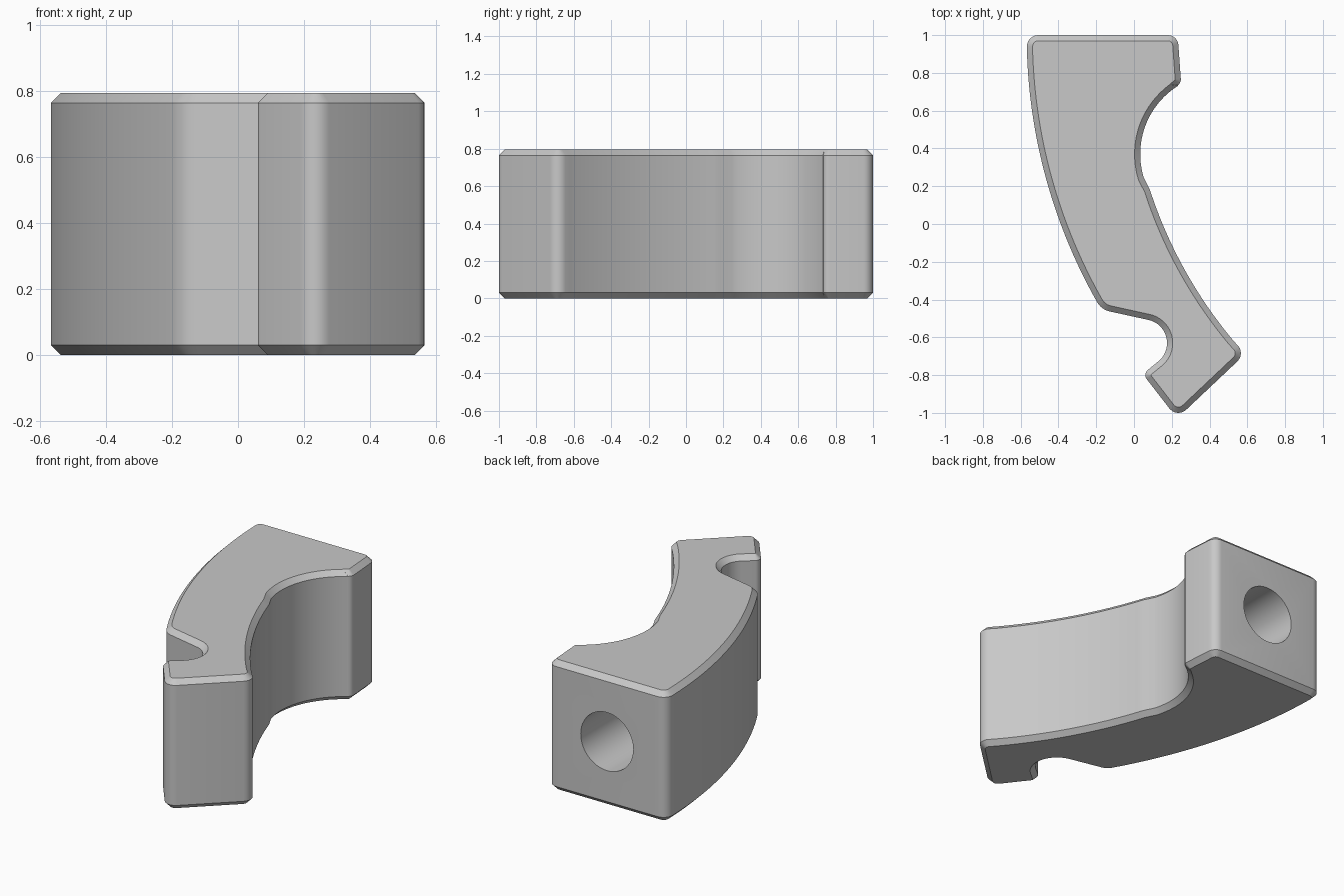
import bpy, bmesh
from math import cos, sin, radians, pi
from mathutils import Matrix

cube = bpy.data.objects.get("Cube")
if cube:
    bpy.data.objects.remove(cube, do_unlink=True)

HEIGHT = 0.795
CHAMFER = 0.03

grey = bpy.data.materials.new("plain grey")
grey.use_nodes = True
grey.diffuse_color = (0.58, 0.58, 0.58, 1)
grey.node_tree.nodes["Principled BSDF"].inputs["Base Color"].default_value = (0.58, 0.58, 0.58, 1)


def arc(cx, cy, r, start, end, steps=6):
    """Points along an arc, angles in degrees."""
    angles = [radians(start + (end - start) * i / steps) for i in range(steps + 1)]
    return [(cx + r * cos(a), cy + r * sin(a)) for a in angles]


def make_object(name, bm):
    bmesh.ops.recalc_face_normals(bm, faces=bm.faces)
    mesh = bpy.data.meshes.new(name)
    bm.to_mesh(mesh)
    bm.free()
    mesh.materials.append(grey)
    obj = bpy.data.objects.new(name, mesh)
    bpy.context.collection.objects.link(obj)
    return obj


# Outline of the curved arm; straight walls join consecutive arcs
outline = (
    arc(-0.507, 0.94, 0.06, 180, 90)               # wide end, outer corner
    + arc(0.18, 0.945, 0.055, 90, 4)               # wide end, inner corner
    + arc(0.212, 0.765, 0.036, 4, -57)             # lip above the hollow
    + arc(0.46, 0.37, 0.427, 122, 197, 24)         # round hollow
    + arc(2.367, 0.922, 2.4, 198, 220, 24)         # long inner wall
    + arc(0.506, -0.684, 0.06, 41, -47)            # narrow end corners
    + arc(0.235, -0.94, 0.06, -47, -140)
    + arc(0.095, -0.8, 0.035, 220, 129)            # hook lip
    + arc(0.05, -0.63, 0.125, -50, 78, 20)         # hook notch
    + arc(-0.108, -0.365, 0.1, 258, 209)           # shoulder
    + arc(2.3, 1, 2.868, 208.5, 182, 32)           # long outer wall
)

# Arm body: extruded outline with chamfered rims
bm = bmesh.new()
base = bm.faces.new([bm.verts.new((x, y, 0)) for x, y in outline])
top = bmesh.ops.extrude_face_region(bm, geom=[base])
bmesh.ops.translate(bm, vec=(0, 0, HEIGHT),
                    verts=[v for v in top["geom"] if isinstance(v, bmesh.types.BMVert)])
rims = [e for e in bm.edges if abs(e.verts[0].co.z - e.verts[1].co.z) < 0.001]
bmesh.ops.bevel(bm, geom=rims, offset=CHAMFER, segments=1, affect='EDGES')
arm = make_object("curved_arm", bm)

# Blind round hole in the wide end
bm = bmesh.new()
bmesh.ops.create_cone(bm, cap_ends=True, segments=48, radius1=0.178, radius2=0.178, depth=0.9,
                      matrix=Matrix.Translation((-0.165, 1, HEIGHT / 2)) @ Matrix.Rotation(pi / 2, 4, 'X'))
cutter = make_object("hole_cutter", bm)
cut = arm.modifiers.new("round hole", 'BOOLEAN')
cut.operation = 'DIFFERENCE'
cut.solver = 'EXACT'
cut.object = cutter

bpy.ops.object.select_all(action='DESELECT')
arm.select_set(True)
bpy.context.view_layer.objects.active = arm
bpy.ops.object.modifier_apply(modifier=cut.name)
bpy.data.objects.remove(cutter, do_unlink=True)
bpy.ops.object.shade_smooth_by_angle(angle=radians(30))
